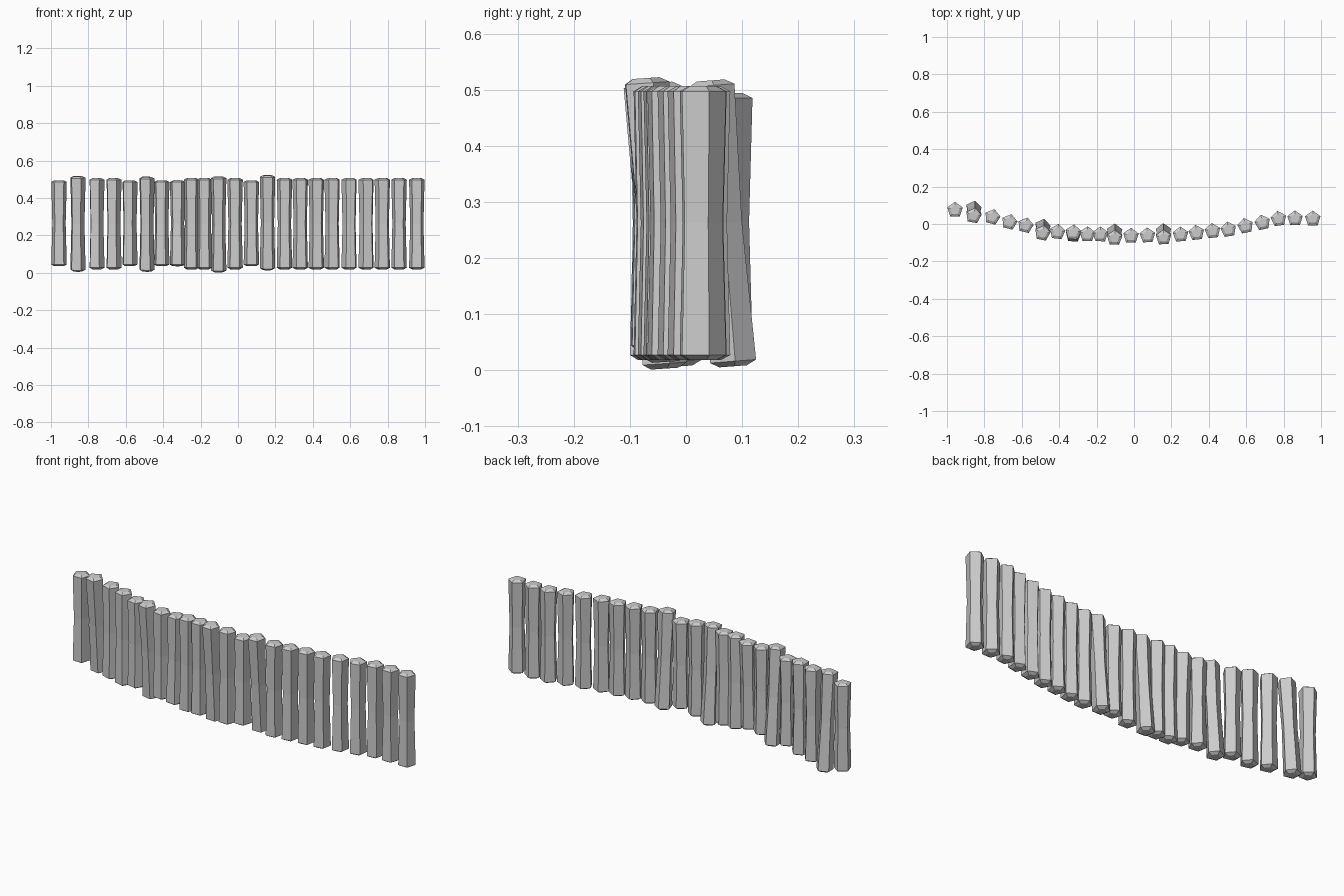
import bpy, bmesh, math
from mathutils import Matrix, Vector

if "Cube" in bpy.data.objects:
    bpy.data.objects.remove(bpy.data.objects["Cube"])

R = 0.0435      # radius of a five-sided post at its ends
WAIST = 0.86    # posts are slimmer at mid height

# centre line of the wall: x and y of each post
XS = [-.957, -.858, -.757, -.666, -.58, -.489, -.409, -.324, -.249, -.18, -.104, -.016,
      .072, .158, .249, .334, .42, .505, .596, .687, .773, .861, .956]
YS = [.075, .063, .037, .01, -.008, -.032, -.043, -.052, -.056, -.057, -.058, -.064,
      -.062, -.056, -.057, -.048, -.038, -.03, -.011, .007, .027, .029, .028]
SHORT = {0, 4, 6, 7, 12}
LEAN = {1: .040, 5: .036, 10: .035, 13: .035, 7: -.012}   # forward shift of top
TALL = {1: (.006, .517), 5: (.006, .513), 10: (.002, .514), 13: (.014, .521)}


def post(i):
    x, y = XS[i], YS[i]
    z0, z1 = TALL.get(i, (.035, .494) if i in SHORT else (.018, .506))
    lean = LEAN.get(i, 0)
    # turn each post to follow the bend of the wall
    a, b = max(i - 1, 0), min(i + 1, len(XS) - 1)
    yaw = math.atan2(YS[b] - YS[a], XS[b] - XS[a]) if 0 < i < len(XS) - 1 else 0
    h = z1 - z0
    tilt = math.atan2(lean, h)
    m = (Matrix.Translation((x, y, (z0 + z1) / 2)) @ Matrix.Rotation(tilt, 4, 'X')
         @ Matrix.Rotation(yaw, 4, 'Z'))
    bm = bmesh.new()
    # rings: cap, rim, waist, rim, cap
    levels = [(-h / 2, .6), (-h / 2 + .009, 1), (0, WAIST), (h / 2 - .009, 1), (h / 2, .6)]
    rings = []
    for z, s in levels:
        rings.append([bm.verts.new(m @ Vector((R * s * math.cos(t), R * s * math.sin(t), z)))
                      for t in (math.pi / 2 + k * math.tau / 5 for k in range(5))])
    for lo, hi in zip(rings, rings[1:]):
        for k in range(5):
            n = (k + 1) % 5
            bm.faces.new((lo[k], lo[n], hi[n], hi[k]))
    bm.faces.new(rings[0][::-1])
    bm.faces.new(rings[-1])
    bmesh.ops.recalc_face_normals(bm, faces=bm.faces)
    mesh = bpy.data.meshes.new("wall_post")
    bm.to_mesh(mesh)
    bm.free()
    bpy.context.collection.objects.link(bpy.data.objects.new(f"wall_post_{i + 1:02d}", mesh))


# palisade wall
for i in range(len(XS)):
    post(i)
